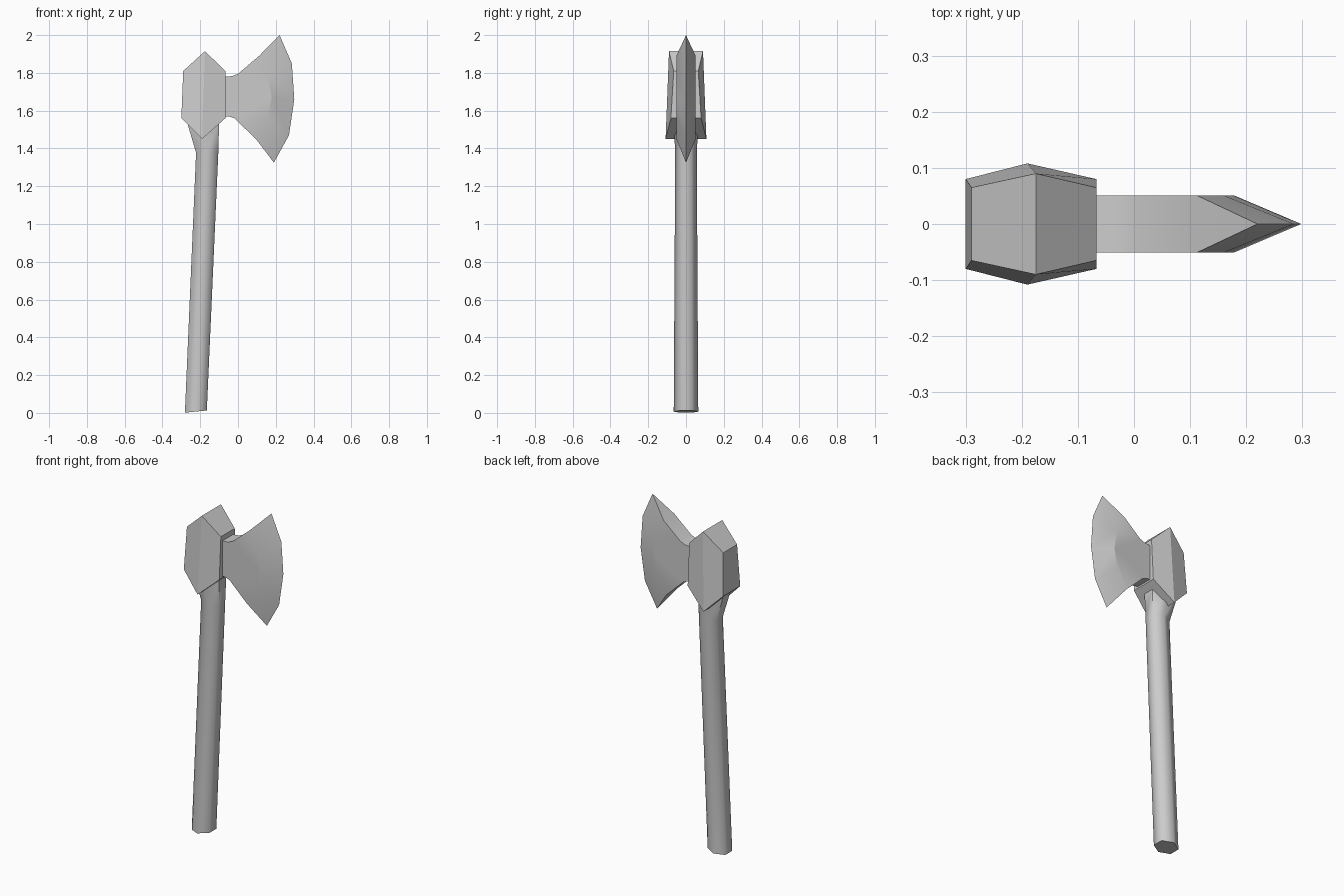
import bpy, bmesh
from math import cos, sin, pi, radians

cube = bpy.data.objects.get("Cube")
if cube:
    bpy.data.objects.remove(cube, do_unlink=True)

GREY = (0.6, 0.6, 0.6, 1)
grey = bpy.data.materials.new("plain grey")
grey.use_nodes = True
grey.diffuse_color = GREY
grey.node_tree.nodes["Principled BSDF"].inputs["Base Color"].default_value = GREY


def finish(bm, name, smooth_angle=None):
    """Turn a bmesh into a grey object, smooth up to the given angle."""
    bmesh.ops.recalc_face_normals(bm, faces=bm.faces)
    mesh = bpy.data.meshes.new(name)
    bm.to_mesh(mesh)
    bm.free()
    mesh.materials.append(grey)
    obj = bpy.data.objects.new(name, mesh)
    bpy.context.collection.objects.link(obj)
    if smooth_angle:
        bpy.ops.object.select_all(action='DESELECT')
        obj.select_set(True)
        bpy.context.view_layer.objects.active = obj
        bpy.ops.object.shade_smooth_by_angle(angle=radians(smooth_angle))
    return obj


def bridge(bm, a, b, closed=False):
    """Join two equal rows of vertices with quads."""
    n = len(a)
    for i in range(n if closed else n - 1):
        j = (i + 1) % n
        bm.faces.new((a[i], a[j], b[j], b[i]))


# Handle: six-sided leaning shaft that flares backwards under the head
SIDES = 6
bm = bmesh.new()
rings = []
# centre x, centre z, half width in x, half width in y, slope of the ring
for cx, cz, rx, ry, slope in ((-0.223, 0.007, 0.058, 0.065, 0.1),
                              (-0.163, 1.38, 0.059, 0.057, 0.05),
                              (-0.185, 1.54, 0.085, 0.066, 0.0)):
    ring = []
    for k in range(SIDES):
        a = 2 * pi * k / SIDES + pi / 2
        x = rx * cos(a) / cos(pi / 6)
        ring.append(bm.verts.new((cx + x, ry * sin(a), cz + slope * x)))
    rings.append(ring)
for low, high in zip(rings, rings[1:]):
    bridge(bm, low, high, closed=True)
bm.faces.new(rings[0])
bm.faces.new(rings[-1])
finish(bm, "handle", 65)

# Head block: hexagon with a raised vertical ridge on both broad sides
HEAD = [(-0.175, 0.09, 1.915), (-0.067, 0.065, 1.81), (-0.067, 0.08, 1.56),
        (-0.19, 0.108, 1.45), (-0.30, 0.08, 1.56), (-0.29, 0.065, 1.81)]
bm = bmesh.new()
sides = [[bm.verts.new((x, s * y, z)) for x, y, z in HEAD] for s in (-1, 1)]
bridge(bm, sides[0], sides[1], closed=True)
for v in sides:
    bm.faces.new(v[:4])
    bm.faces.new(v[3:] + v[:1])
finish(bm, "head_block")

# Blade: flat cheeks with a curved bevel running out to a sharp edge
THICK = 0.051
NECK_TOP = [(-0.12, 1.775), (-0.03, 1.783), (0.0, 1.795)]
NECK_LOW = [(-0.02, 1.56), (-0.05, 1.57), (-0.12, 1.57)]
BEVEL = [(0.112, 1.89), (0.16, 1.79), (0.178, 1.67), (0.16, 1.565), (0.095, 1.45)]
EDGE = [(0.22, 2.0), (0.285, 1.85), (0.298, 1.66), (0.27, 1.47), (0.19, 1.325)]
bm = bmesh.new()
edge = [bm.verts.new((x, 0, z)) for x, z in EDGE]
cheeks = []
for y in (-THICK, THICK):
    cheek = [bm.verts.new((x, y, z)) for x, z in NECK_TOP + BEVEL + NECK_LOW]
    bm.faces.new(cheek)
    bridge(bm, cheek[3:8], edge)
    cheeks.append(cheek)
front, back = cheeks
bridge(bm, front[:4], back[:4])
bridge(bm, front[7:], back[7:])
bm.faces.new((front[0], back[0], back[-1], front[-1]))
for i, tip in ((3, edge[0]), (7, edge[-1])):
    bm.faces.new((front[i], back[i], tip))
finish(bm, "blade", 20)
